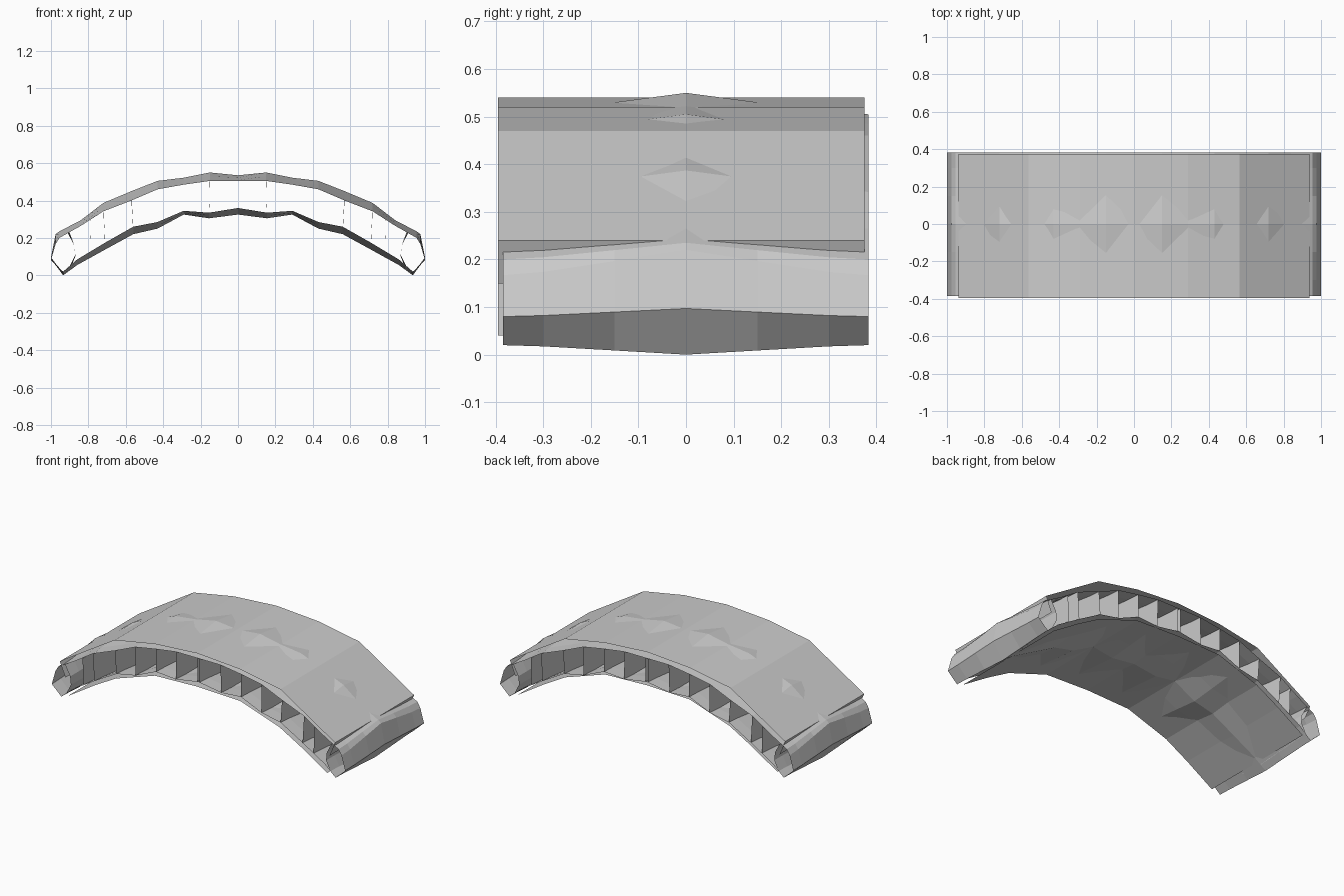
import bpy, bmesh

if "Cube" in bpy.data.objects:
    bpy.data.objects.remove(bpy.data.objects["Cube"])

# y stations across the depth, with how far each one bulges
STATIONS = [(-0.385, 0), (-0.30, 0.13), (-0.15, 0.56), (0, 1),
            (0.15, 0.56), (0.30, 0.13), (0.383, 0)]
STRAIGHT = [(-0.395, 0), (0.375, 0)]


def lofted(name, paths, stations):
    """Sheets through (x, z at the edges, z in the middle) profiles."""
    bm = bmesh.new()
    for path in paths:
        rows = []
        for y, w in stations:
            rows.append([bm.verts.new((x, y, ze + (zm - ze) * w)) for x, ze, zm in path])
        for a, b in zip(rows, rows[1:]):
            for i in range(len(a) - 1):
                bm.faces.new((a[i], a[i + 1], b[i + 1], b[i]))
    me = bpy.data.meshes.new(name)
    bm.to_mesh(me)
    bm.free()
    ob = bpy.data.objects.new(name, me)
    bpy.context.collection.objects.link(ob)
    return ob


def mirrored(half):
    return [(-x, a, b) for x, a, b in reversed(half) if x > 0] + half


def flip(path):
    return [(-x, a, b) for x, a, b in path]


# wavy inner shell: upper sheet, lower sheet and the folded end caps
upper = [(0, 0.505, 0.535), (0.15, 0.505, 0.55), (0.29, 0.485, 0.522),
         (0.43, 0.46, 0.505), (0.57, 0.40, 0.45), (0.72, 0.342, 0.387),
         (0.84, 0.265, 0.295), (0.955, 0.20, 0.235)]
lower = [(0, 0.36, 0.325), (0.155, 0.335, 0.305), (0.29, 0.345, 0.325),
         (0.43, 0.285, 0.25), (0.56, 0.26, 0.22), (0.71, 0.175, 0.138),
         (0.86, 0.085, 0.055), (0.935, 0.02, 0.0)]
cap = [(0.955, 0.20, 0.235), (0.975, 0.167, 0.22), (1.0, 0.08, 0.097), (0.935, 0.02, 0.0)]
lofted("upper_inner_sheet", [mirrored(upper)], STATIONS)
lofted("lower_inner_sheet", [mirrored(lower)], STATIONS)
lofted("end_caps", [cap, flip(cap)], STATIONS)

# straight cover sheets above and below
top = [(0, 0.54), (0.29, 0.52), (0.565, 0.47), (0.938, 0.24), (0.90, 0.15)]
bottom = [(0, 0.335), (0.29, 0.325), (0.56, 0.235), (0.71, 0.15), (0.885, 0.04)]
lofted("top_cover", [mirrored([(x, z, z) for x, z in top])], STRAIGHT)
lofted("bottom_cover", [mirrored([(x, z, z) for x, z in bottom])], STRAIGHT)

# ribs running front to back between the two sheets
ribs = [[(0.008, 0.505, 0.535), (0.008, 0.36, 0.325)]]
for i in range(1, 6):
    ribs.append([upper[i], lower[i]])
ribs.append([(0.79, 0.295, 0.33), (0.785, 0.13, 0.10)])
ribs.append([(0.91, 0.225, 0.255), (0.875, 0.16, 0.16), (0.87, 0.11, 0.10),
             (0.90, 0.05, 0.025)])
lofted("ribs", ribs + [flip(r) for r in ribs], STATIONS)
